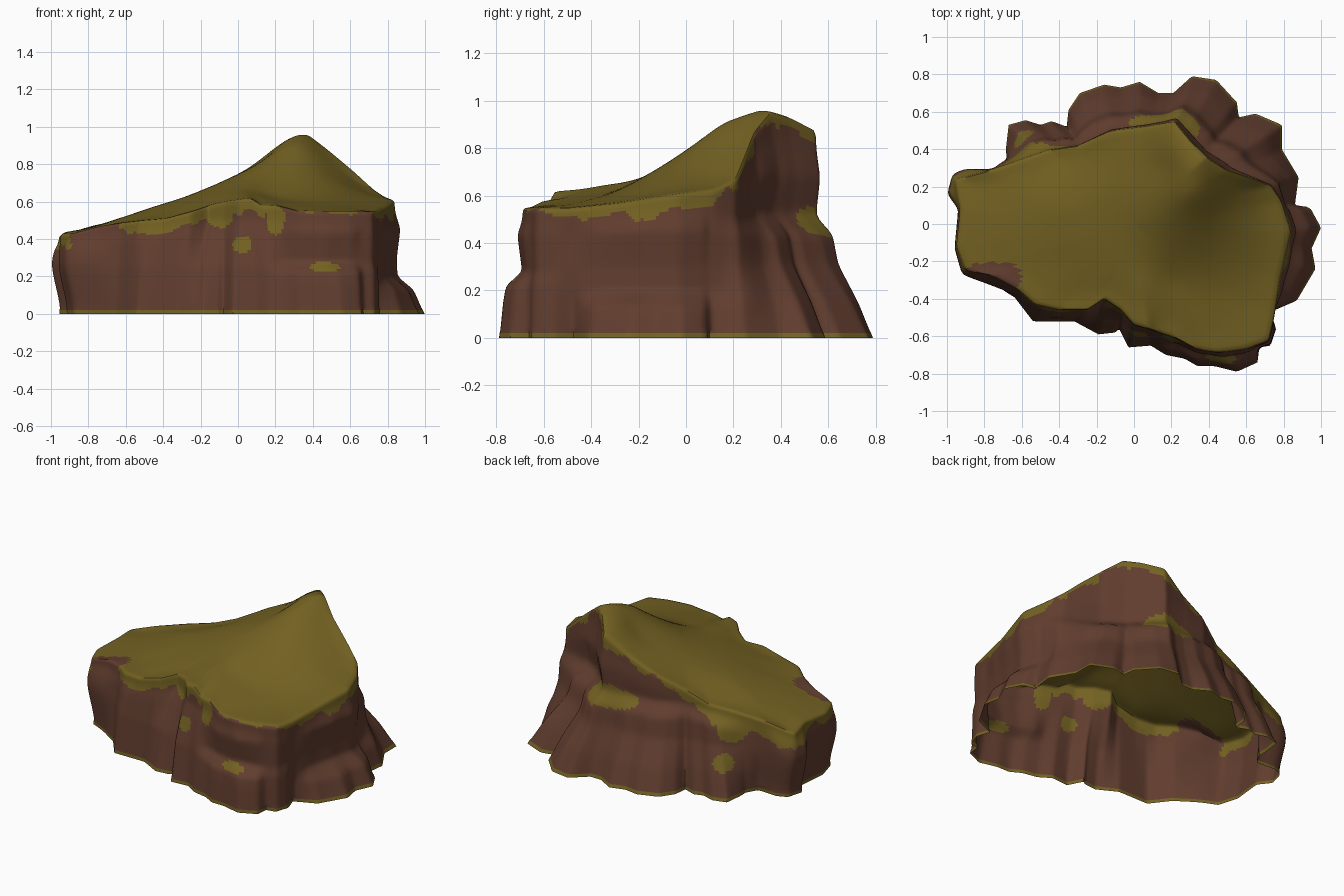
import bpy, bmesh, math
from mathutils import Vector, noise

if "Cube" in bpy.data.objects:
    bpy.data.objects.remove(bpy.data.objects["Cube"])

# Outline of the foot of the rock (x, y)
FOOT = [(1, -.02), (.94, .09), (.86, .1), (.88, .25), (.79, .4), (.79, .53), (.65, .59), (.56, .57),
        (.55, .65), (.44, .77), (.31, .79), (.21, .70), (.13, .70), (.03, .76), (-.07, .73),
        (-.16, .745), (-.29, .70), (-.35, .61), (-.36, .52), (-.44, .55), (-.5, .53), (-.58, .555),
        (-.67, .53), (-.69, .36), (-.76, .29), (-.9, .30), (-.97, .27), (-1, .16), (-.94, .08),
        (-.96, -.13), (-.92, -.27), (-.8, -.32), (-.64, -.39), (-.54, -.52), (-.32, -.52),
        (-.19, -.59), (-.1, -.58), (-.08, -.56), (-.03, -.66), (.09, -.65), (.17, -.70),
        (.27, -.72), (.34, -.76), (.43, -.76), (.55, -.79), (.66, -.74), (.67, -.66), (.73, -.65),
        (.76, -.56), (.73, -.47), (.87, -.41), (.97, -.24), (.95, -.13)]
# Upper rim of the cliff (x, y, z)
RIM = [(.84, -.04, .61), (.79, .12, .63), (.73, .21, .67), (.62, .25, .77), (.5, .29, .87),
       (.39, .36, .955), (.31, .44, .935), (.22, .55, .88), (.05, .52, .77), (-.12, .5, .69),
       (-.3, .42, .6), (-.45, .4, .54), (-.62, .34, .51), (-.8, .28, .47), (-.96, .24, .42),
       (-.93, .08, .44), (-.95, -.12, .43), (-.9, -.25, .43), (-.75, -.28, .47), (-.62, -.35, .49),
       (-.53, -.43, .5), (-.4, -.46, .51), (-.25, -.46, .55), (-.16, -.4, .58), (-.07, -.46, .6),
       (.0, -.54, .61), (.07, -.56, .62), (.13, -.58, .58), (.22, -.61, .58), (.33, -.67, .55),
       (.45, -.69, .55), (.6, -.67, .55), (.72, -.63, .55), (.75, -.5, .55), (.78, -.3, .57)]
# Heights inside the top surface
TOP = [(.37, .32, .965), (.3, .16, .91), (.2, 0, .785), (0, 0, .715), (-.2, .2, .66),
       (-.45, .1, .575), (-.7, 0, .5), (-.4, -.2, .55), (-.1, -.2, .64), (.04, -.35, .645),
       (.2, -.3, .625), (.4, -.35, .6), (.55, -.15, .65), (.5, .1, .77), (.15, .3, .83),
       (.25, .42, .92)]
# Wall profiles: (height, share of the way from foot to rim)
P_FRONT = [(0, 0), (.15, .15), (.22, .27), (.28, .97), (.44, .75), (.54, 1)]
P_EAST = [(0, 0), (.13, .35), (.2, .9), (.3, .92), (.45, .8), (.6, 1)]
P_BACK = [(0, 0), (.15, .25), (.31, .6), (.44, .7), (.51, 1), (.68, .92), (.9, 1)]
P_LEFT = [(0, 0), (.25, .3), (.42, .75), (.5, 1)]
N, LEVELS, RINGS = 400, 42, 24


def cast(poly, a):
    """Farthest hit of a ray from the origin on a closed outline: radius, height."""
    c, s = math.cos(a), math.sin(a)
    best = (0, 0)
    for p, q in zip(poly, poly[1:] + poly[:1]):
        d0, d1 = c * p[1] - s * p[0], c * q[1] - s * q[0]
        if d0 * d1 <= 0 and d0 != d1:
            t = d0 / (d0 - d1)
            r = c * (p[0] + t * (q[0] - p[0])) + s * (p[1] + t * (q[1] - p[1]))
            if r > best[0]:
                best = (r, p[2] + t * (q[2] - p[2]) if len(p) > 2 else 0)
    return best


def along(profile, z):
    for (z0, b0), (z1, b1) in zip(profile, profile[1:]):
        if z <= z1:
            return b0 + (b1 - b0) * (z - z0) / (z1 - z0)
    return 1.0


def step(a, b, x):
    t = min(1, max(0, (x - a) / (b - a)))
    return t * t * (3 - 2 * t)


def kernel(ax, ay, bx, by):
    return math.sqrt((ax - bx) ** 2 + (ay - by) ** 2 + .004)


def fit(points):
    """Weights of a smooth surface through the given heights (Gauss-Jordan)."""
    n = len(points)
    m = [[kernel(*p[:2], *q[:2]) - (.004 if p == q else 0) for q in points] + [p[2] - .6]
         for p in points]
    for i in range(n):
        k = max(range(i, n), key=lambda r: abs(m[r][i]))
        m[i], m[k] = m[k], m[i]
        m[i] = [v / m[i][i] for v in m[i]]
        for r in range(n):
            if r != i and m[r][i]:
                g = m[r][i]
                m[r] = [v - g * w for v, w in zip(m[r], m[i])]
    return [row[n] for row in m]


KNOTS = TOP + RIM
WEIGHTS = fit(KNOTS)


def height(x, y):
    return .6 + sum(w * kernel(x, y, p[0], p[1]) for w, p in zip(WEIGHTS, KNOTS))


def material(name, color):
    m = bpy.data.materials.new(name)
    m.diffuse_color = (*color, 1)
    m.use_nodes = True
    m.node_tree.nodes["Principled BSDF"].inputs["Base Color"].default_value = m.diffuse_color
    return m


bm = bmesh.new()
rings = [[] for _ in range(LEVELS + RINGS)]
rim_z = []
for i in range(N):
    a = math.tau * (i + .37) / N
    c, s = math.cos(a), math.sin(a)
    foot, (rim, h) = cast(FOOT, a)[0], cast(RIM, a)
    back = step(.08, .35, s)
    left = step(-.45, -.2, -c) * (1 - back)
    east = step(.75, .9, c) * (1 - back)
    front = 1 - back - left - east
    west = step(.85, .97, -c)
    rim_z.append(h - .05 * step(.15, .35, c) * step(.5, .7, -s) * -1 - .05 * step(.4, .8, -c) * step(0, .2, s))
    # Cliff wall, from foot to rim
    for k in range(LEVELS):
        z = 0 if k == 0 else .02 + (h - .02) * (k - 1) / (LEVELS - 1)
        b = (back * along(P_BACK, z) + left * along(P_LEFT, z)
             + east * along(P_EAST, z) + front * along(P_FRONT, z))
        b += (1 - b) * step(.75, 1, z / h)
        b *= 1 - west * (1 - step(.26, .42, z))
        r = foot + (rim - foot) * b - west * .045 * (1 - step(0, .28, z))
        rings[k].append(bm.verts.new((r * c, r * s, z)))
    # Sloping top, from rim to middle
    for k in range(RINGS):
        f = 1 - k / RINGS
        x, y = rim * f * c, rim * f * s
        z = height(x, y)
        rings[LEVELS + k].append(bm.verts.new((x, y, z + (h - z) * f ** 6)))

for k in range(len(rings) - 1):
    for i in range(N):
        j = (i + 1) % N
        bm.faces.new((rings[k][i], rings[k][j], rings[k + 1][j], rings[k + 1][i]))
middle = bm.verts.new((0, 0, height(0, 0)))
for i in range(N):
    bm.faces.new((rings[-1][i], rings[-1][(i + 1) % N], middle))

# Soften everything above the foot
soft = [v for ring in rings[2:] for v in ring] + [middle]
for _ in range(4):
    bmesh.ops.smooth_vert(bm, verts=soft, factor=.4, use_axis_x=True, use_axis_y=True, use_axis_z=True)

# Moss on the top, a ragged fringe below the rim, the foot strip, and a few patches
MOSS = [((.02, -.62, .37), (.055, .2, .045)), ((.46, -.7, .25), (.09, .2, .025)),
        ((.2, .57, .49), (.22, .12, .07)), ((-.61, .5, .22), (.08, .1, .06)),
        ((-.47, -.46, .48), (.15, .1, .055)), ((.2, -.62, .5), (.05, .1, .08)),
        ((-.1, -.46, .52), (.08, .12, .06)), ((-.62, .4, .42), (.09, .12, .09))]
BARE = [((-.76, -.29, .45), (.17, .09, .12)), ((.42, .36, .8), (.13, .1, .1))]


def inside(patches, p, rag):
    return any(sum(((p[m] - q[m]) / size[m]) ** 2 for m in range(3)) + rag * 5 < 1
               for q, size in patches)


bm.faces.ensure_lookup_table()
for n, f in enumerate(bm.faces):
    k, i = divmod(n, N)
    p = f.calc_center_median()
    rag = noise.noise(p * 7) * .05 + noise.noise(p * 19) * .03
    moss = k >= LEVELS or p.z > rim_z[i % N] - .055 + rag or inside(MOSS, p, rag)
    f.material_index = int(k == 0 or (moss and not inside(BARE, p, rag)))
    f.smooth = True

bmesh.ops.remove_doubles(bm, verts=bm.verts, dist=.0002)
mesh = bpy.data.meshes.new("rock_cliff")
bm.to_mesh(mesh)
bm.free()
mesh.materials.append(material("brown_rock", (.12, .047, .028)))
mesh.materials.append(material("olive_moss", (.172, .12, .016)))
rock = bpy.data.objects.new("rock_cliff", mesh)
bpy.context.collection.objects.link(rock)
bpy.context.view_layer.objects.active = rock
rock.select_set(True)
bpy.ops.object.shade_smooth_by_angle(angle=math.radians(50))
